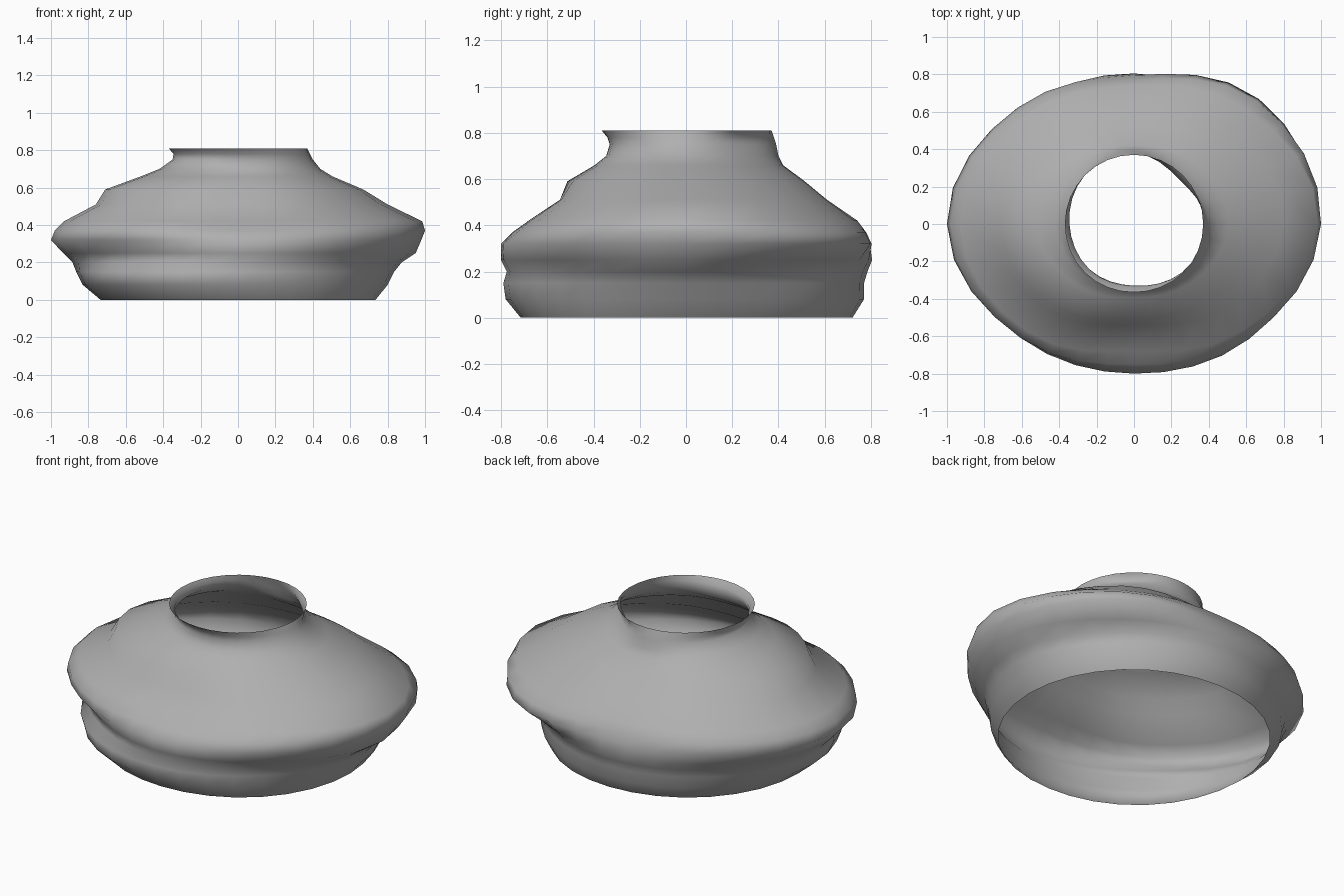
import bpy, bmesh, math

SEGMENTS = 32
HEIGHTS = [0, .08, .15, .20, .25, .32, .37, .42, .51, .59, .66, .70, .75, .78, .81]

# Radius profiles from foot to rim, one every 45 degrees starting at +x
PROFILES = [
    # right
    [.735, .80, .835, .875, .95, .98, 1.0, .985, .80, .67, .505, .44, .40, .385, .37],
    # back right
    [.73, .77, .77, .78, .84, .945, .93, .86, .725, .61, .465, .40, .355, .34, .37],
    # back
    [.72, .77, .77, .785, .805, .795, .77, .74, .605, .51, .42, .40, .39, .38, .37],
    # back left
    [.73, .79, .80, .82, .85, .88, .865, .82, .68, .585, .48, .415, .375, .37, .37],
    # left
    [.735, .83, .865, .885, .935, 1.0, .98, .93, .76, .71, .52, .42, .35, .345, .37],
    # front left
    [.73, .82, .835, .785, .795, .86, .86, .81, .65, .61, .45, .385, .34, .34, .37],
    # front
    [.715, .78, .79, .775, .80, .80, .75, .68, .545, .51, .395, .345, .33, .34, .365],
    # front right
    [.73, .77, .78, .79, .83, .87, .86, .81, .655, .575, .44, .39, .365, .365, .37],
]


def radius(row, turn):
    """Smooth periodic blend between the eight profiles."""
    n = len(PROFILES)
    i = int(turn * n)
    t = turn * n - i
    a, b, c, d = (PROFILES[(i + k) % n][row] for k in (-1, 0, 1, 2))
    return b + .5 * t * (c - a + t * (2*a - 5*b + 4*c - d + t * (3*(b - c) + d - a)))


# Open, hand-shaped pot wall: rings bridged from foot to rim
bm = bmesh.new()
rings = []
for row, z in enumerate(HEIGHTS):
    ring = []
    for s in range(SEGMENTS):
        turn = s / SEGMENTS
        r, ang = radius(row, turn), 2 * math.pi * turn
        ring.append(bm.verts.new((r * math.cos(ang), r * math.sin(ang), z)))
    rings.append(ring)
for low, high in zip(rings, rings[1:]):
    for s in range(SEGMENTS):
        e = (s + 1) % SEGMENTS
        bm.faces.new((low[s], low[e], high[e], high[s]))
for f in bm.faces:
    f.smooth = True

mesh = bpy.data.meshes.new("pot_wall")
bm.to_mesh(mesh)
bm.free()

# Dark grey clay
clay = bpy.data.materials.new("clay")
clay.diffuse_color = (.43, .43, .43, 1)
mesh.materials.append(clay)
bpy.context.collection.objects.link(bpy.data.objects.new("pot_wall", mesh))
